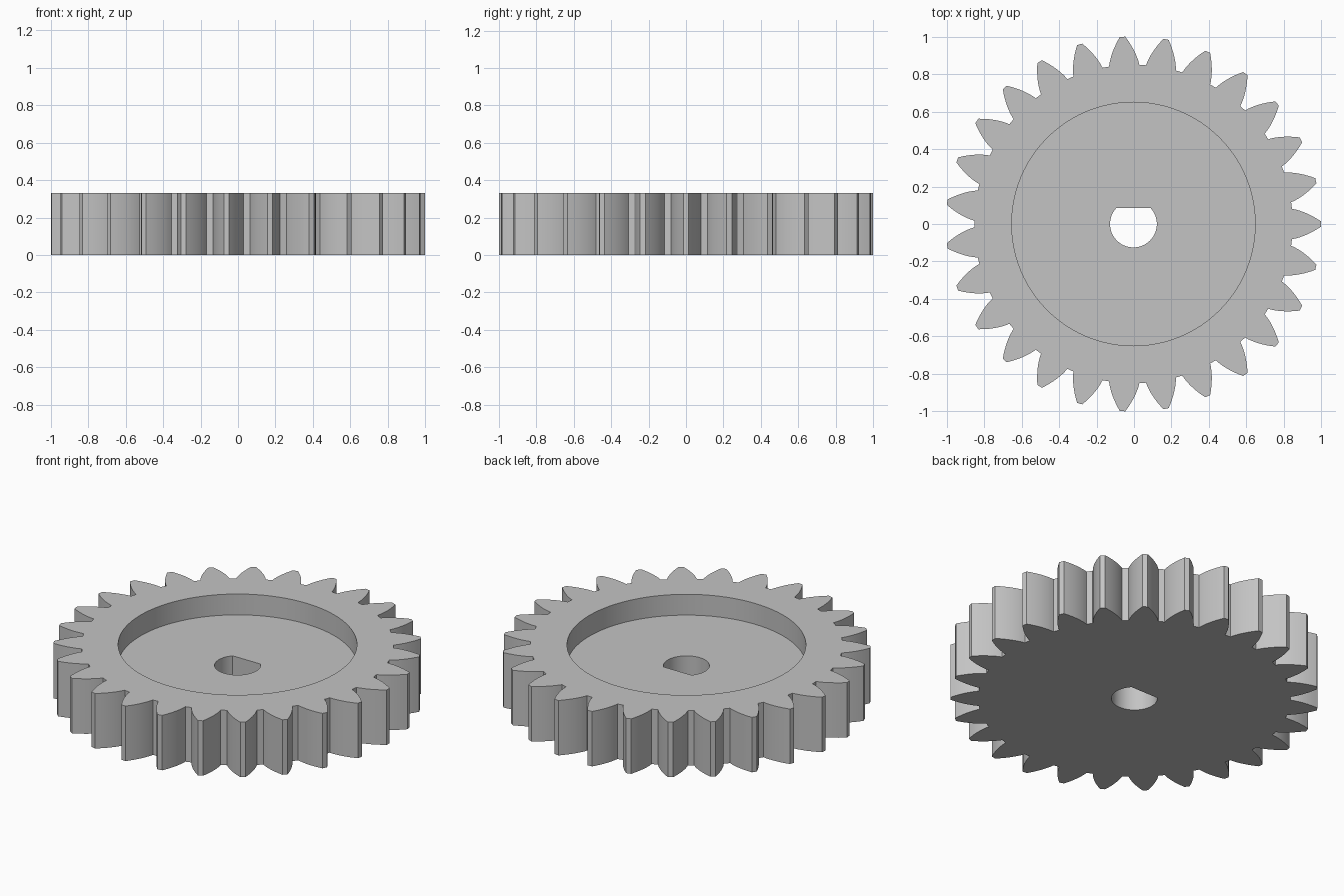
import bpy, bmesh, math
from mathutils import Vector

TEETH = 27
TIP_R, ROOT_R = 1.001, 0.85
PITCH_R = TIP_R * TEETH / (TEETH + 2)
PRESSURE = math.radians(28)
BASE_R = PITCH_R * math.cos(PRESSURE)
HEIGHT, FLOOR_Z = 0.33, 0.205
RECESS_R, BORE_R, BORE_FLAT = 0.65, 0.125, 0.085
SHIFT_X = -0.003  # odd tooth count: centre the outline on x

cube = bpy.data.objects.get("Cube")
if cube:
    bpy.data.objects.remove(cube, do_unlink=True)


def polar(r, a):
    return Vector((r * math.cos(a) + SHIFT_X, r * math.sin(a), 0))


def involute(a):
    return math.tan(a) - a


def half_angle(r):
    """Half the angular width of a tooth at radius r."""
    return math.pi / (2 * TEETH) + involute(PRESSURE) - involute(math.acos(BASE_R / r))


def tooth_outline(steps=8):
    radii = [ROOT_R + (TIP_R - ROOT_R) * i / steps for i in range(steps + 1)]
    points = []
    for t in range(TEETH):
        mid = t * math.tau / TEETH
        points += [polar(r, mid - half_angle(r)) for r in radii]
        points += [polar(r, mid + half_angle(r)) for r in reversed(radii)]
    return points


def circle_outline(r, n=96):
    return [polar(r, i * math.tau / n) for i in range(n)]


def bore_outline(n=48):
    # D-shaped: an arc closed by one flat on the back side
    start = math.pi - math.asin(BORE_FLAT / BORE_R)
    sweep = math.tau - 2 * math.acos(BORE_FLAT / BORE_R)
    return [polar(BORE_R, start + sweep * i / n) for i in range(n + 1)]


bm = bmesh.new()


def ring(points, z):
    verts = [bm.verts.new((p.x, p.y, z)) for p in points]
    for a, b in zip(verts, verts[1:] + verts[:1]):
        bm.edges.new((a, b))
    return verts


def wall(low, high):
    n = len(low)
    for i in range(n):
        j = (i + 1) % n
        bm.faces.new((low[i], low[j], high[j], high[i]))


def cap(*rings):
    """Flat face between an outer ring and an inner ring."""
    edges = [bm.edges.get((a, b)) for r in rings for a, b in zip(r, r[1:] + r[:1])]
    bmesh.ops.triangle_fill(bm, use_beauty=True, use_dissolve=False, edges=edges)


# Rings of the gear body
teeth, recess, bore = tooth_outline(), circle_outline(RECESS_R), bore_outline()
teeth_low, teeth_high = ring(teeth, 0), ring(teeth, HEIGHT)
recess_low, recess_high = ring(recess, FLOOR_Z), ring(recess, HEIGHT)
bore_low, bore_high = ring(bore, 0), ring(bore, FLOOR_Z)

# Flat faces: underside, recess floor, top rim
cap(teeth_low, bore_low)
cap(recess_low, bore_high)
cap(teeth_high, recess_high)

# Upright walls: teeth, recess, bore
wall(teeth_low, teeth_high)
wall(recess_low, recess_high)
wall(bore_low, bore_high)
bmesh.ops.recalc_face_normals(bm, faces=bm.faces[:])

mesh = bpy.data.meshes.new("spur_gear")
bm.to_mesh(mesh)
bm.free()
gear = bpy.data.objects.new("spur_gear", mesh)
bpy.context.collection.objects.link(gear)

# Plain grey material
grey = bpy.data.materials.new("plain_grey")
grey.use_nodes = True
colour = (0.55, 0.55, 0.55, 1)
grey.diffuse_color = colour
grey.node_tree.nodes["Principled BSDF"].inputs["Base Color"].default_value = colour
mesh.materials.append(grey)

# Smooth curved walls, sharp corners
bpy.ops.object.select_all(action="DESELECT")
gear.select_set(True)
bpy.context.view_layer.objects.active = gear
bpy.ops.object.shade_smooth_by_angle(angle=math.radians(30))
